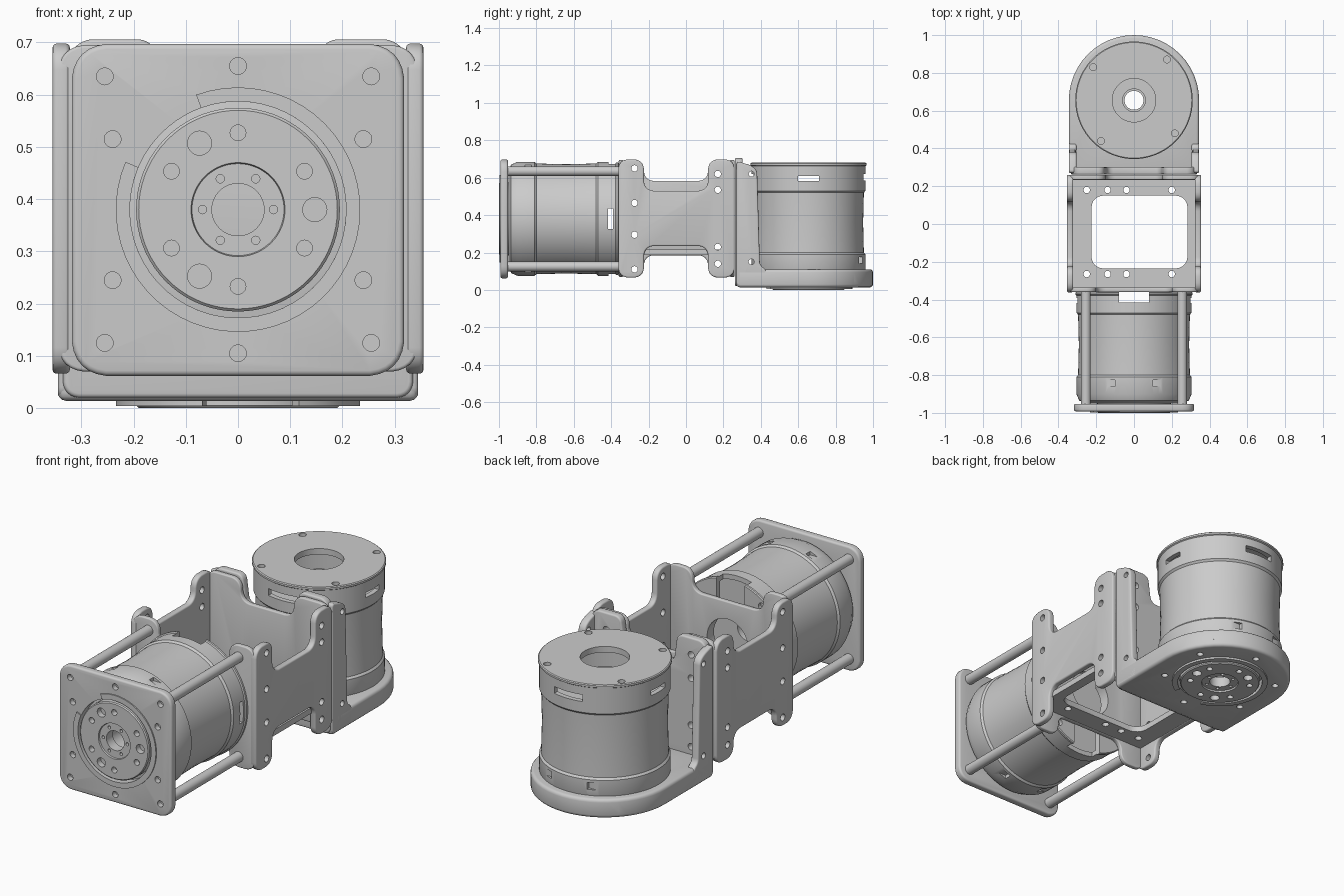
import bpy, bmesh
from math import sin, cos, pi, radians
from mathutils import Matrix, Vector

if "Cube" in bpy.data.objects:
    bpy.data.objects.remove(bpy.data.objects["Cube"])

MAP = {'x': lambda u, v, w: (w, u, v), 'y': lambda u, v, w: (u, w, v), 'z': lambda u, v, w: (u, v, w)}


def finish(name, bm, matrix=None):
    bmesh.ops.recalc_face_normals(bm, faces=bm.faces[:])
    me = bpy.data.meshes.new(name)
    bm.to_mesh(me)
    bm.free()
    if matrix:
        me.transform(matrix)
    ob = bpy.data.objects.new(name, me)
    bpy.context.collection.objects.link(ob)
    return ob


def select(ob):
    bpy.ops.object.select_all(action='DESELECT')
    ob.select_set(True)
    bpy.context.view_layer.objects.active = ob


def smooth(ob):
    select(ob)
    bpy.ops.object.shade_smooth_by_angle(angle=radians(35))
    return ob


def add_prism(bm, pts, axis, a, b):
    lo, hi = [[bm.verts.new(MAP[axis](u, v, w)) for u, v in pts] for w in (a, b)]
    bm.faces.new(lo)
    bm.faces.new(hi[::-1])
    for i in range(len(pts)):
        j = (i + 1) % len(pts)
        bm.faces.new((lo[i], lo[j], hi[j], hi[i]))


def circle(u, v, r, n=24):
    return [(u + r * cos(2 * pi * i / n), v + r * sin(2 * pi * i / n)) for i in range(n)]


def rect(u0, u1, v0, v1):
    return [(u0, v0), (u1, v0), (u1, v1), (u0, v1)]


def rounded(pts, r, n=6):
    out = []
    for i, p in enumerate(pts):
        p, q, s = Vector(p), Vector(pts[i - 1]), Vector(pts[(i + 1) % len(pts)])
        k = min(r, (q - p).length * .48, (s - p).length * .48)
        a, b = p + (q - p).normalized() * k, p + (s - p).normalized() * k
        for j in range(n + 1):
            t = j / n
            c = a * (1 - t) ** 2 + p * 2 * t * (1 - t) * .8 + (a + b) * .2 * t * (1 - t) + b * t * t
            out.append(c[:])
    return out


def cut(ob, prisms, matrix=None):
    bm = bmesh.new()
    for p in prisms:
        add_prism(bm, *p)
    c = finish('cutter', bm, matrix)
    c.hide_render = True
    m = ob.modifiers.new('cut', 'BOOLEAN')
    m.object, m.operation, m.solver = c, 'DIFFERENCE', 'EXACT'
    select(ob)
    bpy.ops.object.modifier_apply(modifier='cut')
    bpy.data.objects.remove(c)


def plate(name, pts, axis, a, b, bevel=0.008, cuts=()):
    bm = bmesh.new()
    add_prism(bm, pts, axis, a, b)
    ob = finish(name, bm)
    if bevel:
        m = ob.modifiers.new('bevel', 'BEVEL')
        m.width, m.segments, m.limit_method, m.angle_limit = bevel, 3, 'ANGLE', radians(40)
        select(ob)
        bpy.ops.object.modifier_apply(modifier='bevel')
    if cuts:
        cut(ob, cuts)
    return smooth(ob)


def revolve(name, prof, matrix, n=72):
    bm = bmesh.new()
    rings = [[bm.verts.new((r * cos(2 * pi * i / n), r * sin(2 * pi * i / n), z)) for i in range(n)] for r, z in prof]
    for k in range(len(rings)):
        a, b = rings[k - 1], rings[k]
        for i in range(n):
            j = (i + 1) % n
            bm.faces.new((a[i], a[j], b[j], b[i]))
    return finish(name, bm, matrix)


def polar(r, ang):
    return r * cos(radians(ang)), r * sin(radians(ang))


def motor(name, M, L, slot_top):
    # hollow-backed housing with four side slots and cap screw holes
    body = revolve(name + '_housing', [
        (.06, .05), (.25, .05), (.29, .065), (.305, .10), (.305, .19), (.296, .20), (.292, .36), (.296, .52),
        (.305, .53), (.305, L - .018), (.311, L - .014), (.311, L - .004), (.306, L), (.115, L), (.115, L - .03),
        (.28, L - .03), (.28, .50), (.06, .50)], M)
    cut(body, [(rect(-.08, .08, .585, slot_top), 'y', -.4, .4)], M)
    cut(body, [(rect(-.055, .055, .583, .609), 'x', -.4, .4)], M)
    cut(body, [(circle(*polar(.278, 51 + 90 * k), .018), 'z', L - .02, L + .05) for k in range(4)], M)
    # shallow notches on the output end
    cut(body, [(rect(*x, .14, .175), 'y', *y) for x in ((-.2, -.1), (.1, .2)) for y in ((-.4, -.27), (.27, .4))], M)
    smooth(body)
    # output rotor
    rotor = revolve(name + '_rotor', [(.05, .008), (.088, .008), (.09, 0), (.19, 0), (.195, .005), (.195, .06), (.05, .06)], M)
    cut(rotor, [(circle(*polar(.147, 30 + 60 * k), .015), 'z', -.05, .03) for k in range(6)]
        + [(circle(*polar(.147, 120 * k), .023), 'z', -.05, .03) for k in range(3)]
        + [(circle(*polar(.068, 60 * k), .008, 12), 'z', -.05, .03) for k in range(6)], M)
    smooth(rotor)


def arc_ring(a0, a1, r0, r1, u, v, n=48):
    ang = [a0 + (a1 - a0) * i / n for i in range(n + 1)]
    return [(u + polar(r, a)[0], v + polar(r, a)[1]) for r, seq in ((r1, ang), (r0, ang[::-1])) for a in seq]


BOLTS = [(s * x, z) for s in (-1, 1) for x, z in ((.255, .255), (.24, .135), (.24, -.135), (.255, -.255))] + [(0, .275), (0, -.275)]
ZC, YC = .38, .655

# motors
motor('front_motor', Matrix.Translation((0, -1, ZC)) @ Matrix.Rotation(-pi / 2, 4, 'X'), .64, .65)
motor('rear_motor', Matrix.Translation((0, YC, 0)), .68, .62)

# front mounting plate with raised collar and rods
plate('front_plate', rounded(rect(-.318, .318, .062, .697), .065), 'y', -.992, -.952, .01,
      [(circle(0, ZC, .207, 72), 'y', -1.1, -.9)] + [(circle(x, ZC + z, .016), 'y', -1.1, -.965) for x, z in BOLTS])
plate('front_collar', arc_ring(-203, 110, .207, .234, 0, ZC), 'y', -.998, -.985, 0)
for sx in (-1, 1):
    for sz in (-1, 1):
        plate('rod', circle(sx * .255, ZC + sz * .255, .026), 'y', -.96, -.35, 0)


def h_profile(u0, u1, a, b, z0, z1, lo, hi, r=.05):
    return rounded([(u0, z0), (a, z0), (a, lo), (b, lo), (b, z0), (u1, z0),
                    (u1, z1), (b, z1), (b, hi), (a, hi), (a, z1), (u0, z1)], r)


# middle frame: side walls
side_holes = [(-.275, z) for z in (.65, .465, .295, .11)] + [(.17, z) for z in (.62, .535, .23, .14)]
for nm, s, lo, hi in (('left', -1, .185, .583), ('right', 1, .235, .53)):
    plate(nm + '_side_wall', h_profile(-.362, .26, -.225, .118, .066, .698, lo, hi), 'x', *sorted((s * .355, s * .322)), .008,
          [(circle(y, z, .017), 'x', -.5, .5) for y, z in side_holes])

# middle frame: front and rear walls, dipped between the corner ears
plate('frame_front_wall', h_profile(-.345, .345, -.2, .2, .07, .695, .185, .583), 'y', -.36, -.335, .006,
      [(circle(0, ZC, .115, 48), 'y', -.5, -.2)])
plate('frame_rear_wall', h_profile(-.345, .345, -.15, .15, .07, .695, .185, .583), 'y', .234, .26, .006)

# middle frame: floor with off-centre window and screw holes
plate('frame_floor', rect(-.335, .335, -.345, .245), 'z', .187, .217, 0,
      [(rounded(rect(-.225, .283, -.235, .15), .06), 'z', 0, .4)]
      + [(circle(x, y, .017), 'z', 0, .4) for x in (-.25, -.14, -.04, .2) for y in (.18, -.265)])

# rear angle bracket: foot around the motor
foot = [(-.345, .27), (.345, .27)] + [(polar(.345, 7.5 * k)[0], YC + polar(.345, 7.5 * k)[1]) for k in range(25)]
plate('bracket_foot', foot, 'z', .014, .11, .016,
      [(circle(0, YC, .207, 72), 'z', -.1, .3)] + [(circle(x, YC + y, .016), 'z', -.1, .05) for x, y in BOLTS[:2] + BOLTS[2:3] + BOLTS[4:7] + BOLTS[8:]])
plate('foot_collar', arc_ring(-60, 253, .207, .234, 0, YC), 'z', .004, .02, 0)

# rear angle bracket: upright and side cheeks
plate('bracket_upright', rounded([(-.335, .02), (.335, .02), (.335, .64), (.31, .706), (.16, .706), (.14, .56),
                                  (-.14, .56), (-.16, .706), (-.31, .706), (-.335, .64)], .03), 'y', .262, .302, .008,
      [(circle(s * .24, z, .017), 'y', .2, .4) for s in (-1, 1) for z in (.62, .5, .26, .15)])
cheek = rounded([(.27, .02), (.43, .02), (.43, .11), (.395, .13), (.38, .64), (.35, .665), (.27, .69)], .02)
for s in (-1, 1):
    plate('bracket_cheek', cheek, 'x', *sorted((s * .345, s * .305)), .008,
          [(circle(.35, z, .015), 'x', -.5, .5) for z in (.62, .15)])
